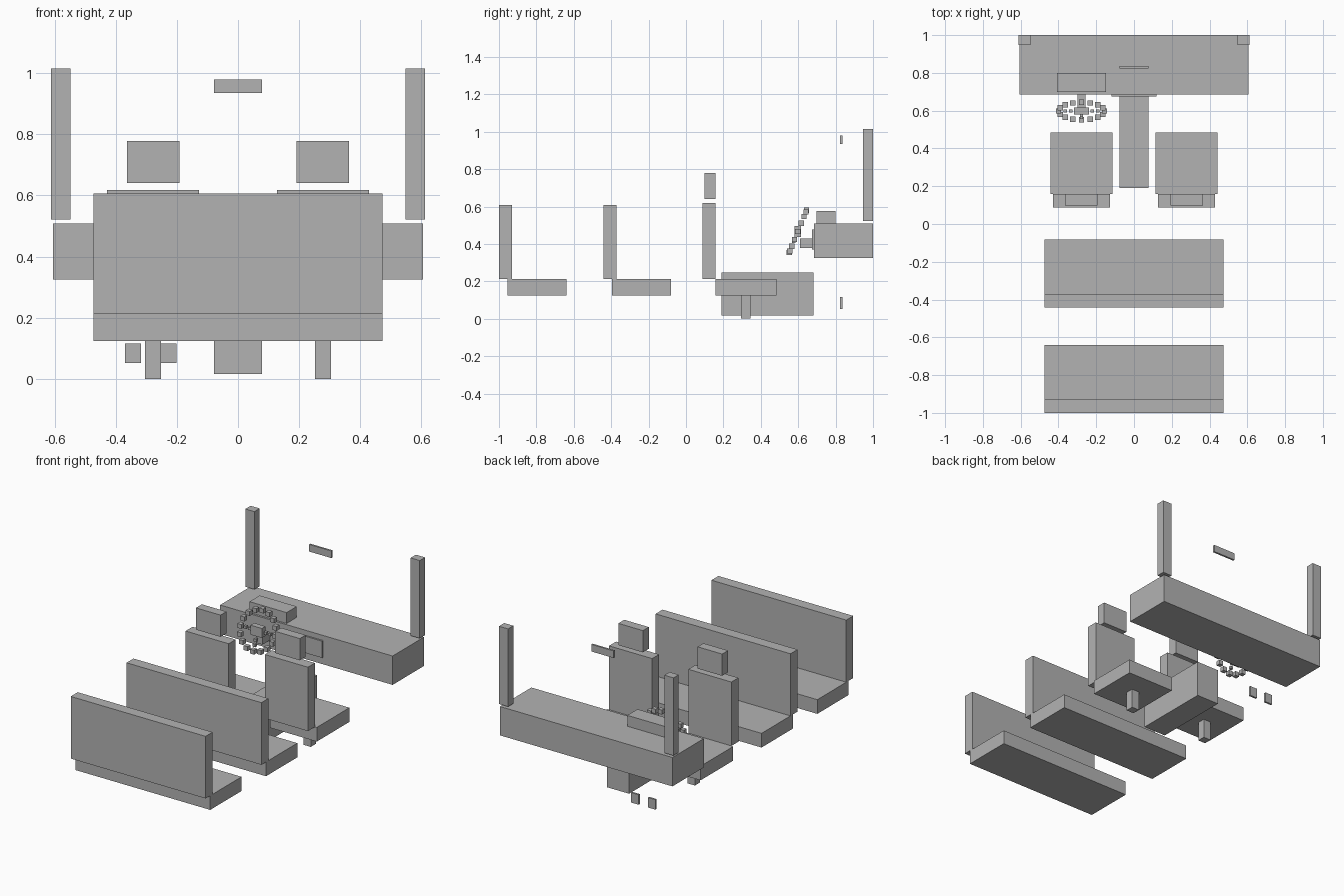
import bpy
import math

if "Cube" in bpy.data.objects:
    bpy.data.objects.remove(bpy.data.objects["Cube"])

grey = bpy.data.materials.new("plain_grey")
grey.diffuse_color = (0.45, 0.45, 0.45, 1)
grey.use_nodes = True
grey.node_tree.nodes["Principled BSDF"].inputs["Base Color"].default_value = grey.diffuse_color


def box(name, x, y, z):
    """Box from (min, max) ranges on each axis."""
    lo, hi = zip(x, y, z)
    bpy.ops.mesh.primitive_cube_add(size=1, location=[(a + b) / 2 for a, b in zip(lo, hi)])
    ob = bpy.context.object
    ob.name = name
    ob.scale = [b - a for a, b in zip(lo, hi)]
    bpy.ops.object.transform_apply(location=False, rotation=False, scale=True)
    ob.data.materials.append(grey)
    return ob


def block(name, centre, size):
    """Box from a centre and a size."""
    return box(name, *[(c - s / 2, c + s / 2) for c, s in zip(centre, size)])


def around(x, half):
    return (x - half, x + half)


# Two rear benches
for name, y in (("rear_bench", -1.0), ("middle_bench", -0.441)):
    box(name + "_back", around(0, 0.473), (y, y + 0.07), (0.213, 0.607))
    box(name + "_cushion", around(0, 0.473), (y + 0.046, y + 0.36), (0.123, 0.213))

# Front seats and windscreen pillars, left and right
for side, s in (("left", -1), ("right", 1)):
    x = 0.278 * s
    box(side + "_seat_back", around(x, 0.151), (0.088, 0.158), (0.213, 0.618))
    box(side + "_seat_cushion", around(x, 0.164), (0.158, 0.485), (0.123, 0.213))
    box(side + "_headrest", around(x, 0.086), (0.099, 0.158), (0.64, 0.778))
    box(side + "_seat_leg", around(x, 0.026), (0.295, 0.345), (0.0, 0.123))
    box(side + "_pillar", around(0.58 * s, 0.032), (0.947, 1.0), (0.522, 1.015))

# Dashboard, console and fittings
box("dashboard", around(0, 0.605), (0.685, 1.0), (0.325, 0.508))
box("instrument_hood", around(-0.278, 0.13), (0.698, 0.8), (0.508, 0.577))
box("radio_panel", around(0, 0.118), (0.674, 0.685), (0.37, 0.476))
box("centre_console", around(0, 0.078), (0.191, 0.682), (0.016, 0.246))
box("rear_view_mirror", around(0, 0.078), (0.824, 0.836), (0.935, 0.98))

# Pedals
for name, x in (("brake_pedal", -0.344), ("accelerator_pedal", -0.227)):
    box(name, around(x, 0.026), (0.824, 0.836), (0.052, 0.115))

# Steering wheel: tilted ring of small blocks, with hub, spokes and column
WHEEL = (-0.278, 0.598, 0.467)
TILT = math.radians(22.4)


def on_wheel(angle, r):
    up = r * math.sin(angle)
    return (WHEEL[0] + r * math.cos(angle),
            WHEEL[1] + up * math.sin(TILT),
            WHEEL[2] + up * math.cos(TILT))


for i in range(16):
    block(f"wheel_rim_{i}", on_wheel(i * math.tau / 16, 0.122), (0.028, 0.028, 0.028))
for i, angle in enumerate((0, math.pi, -math.pi / 2)):
    for r in (0.056, 0.086):
        block(f"wheel_spoke_{i}", on_wheel(angle, r), (0.018, 0.018, 0.018))
block("wheel_hub", WHEEL, (0.08, 0.036, 0.06))
box("steering_column", around(-0.278, 0.022), (0.61, 0.685), (0.378, 0.43))
